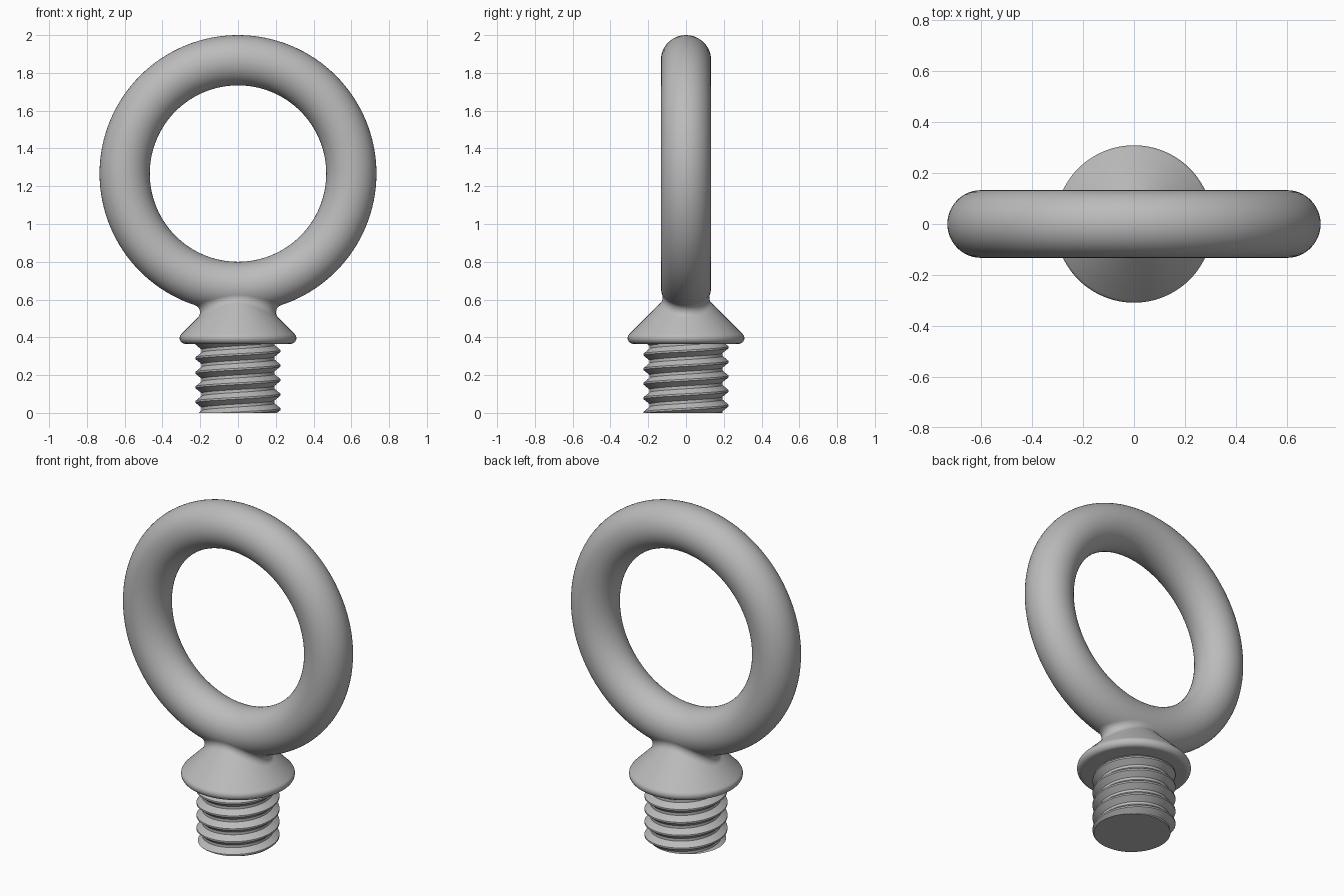
import bpy, bmesh
from math import sin, cos, pi, radians, sqrt, floor, hypot
from mathutils import Vector

if "Cube" in bpy.data.objects:
    bpy.data.objects.remove(bpy.data.objects["Cube"], do_unlink=True)

steel = bpy.data.materials.new("grey steel")
steel.use_nodes = True
GREY = (0.5, 0.5, 0.5, 1)
steel.diffuse_color = GREY
steel.node_tree.nodes["Principled BSDF"].inputs["Base Color"].default_value = GREY

RING_Z, MAJOR, MINOR = 1.267, 0.6, 0.133
CONE_SUM = 0.717          # cone surface: radius + height
FILLET = 0.04
COLLAR_Z = 0.3655
PITCH, ROOT, CREST = 0.077, 0.193, 0.225


def finish(obj):
    obj.data.materials.append(steel)
    bpy.ops.object.select_all(action='DESELECT')
    obj.select_set(True)
    bpy.context.view_layer.objects.active = obj
    bpy.ops.object.shade_smooth_by_angle(angle=radians(30))


def surface(name, columns, fill=False):
    """Skin neighbouring columns of points, bottom to top, anticlockwise."""
    bm = bmesh.new()
    grid = [[bm.verts.new(p) for p in col] for col in columns]
    for a, b in zip(grid, grid[1:]):
        for i in range(len(a) - 1):
            bm.faces.new((a[i], b[i], b[i + 1], a[i + 1]))
    bmesh.ops.remove_doubles(bm, verts=bm.verts[:], dist=1e-5)
    if fill:
        edges = [e for e in bm.edges if e.is_boundary]
        bmesh.ops.holes_fill(bm, edges=edges, sides=0)
        bmesh.ops.recalc_face_normals(bm, faces=bm.faces[:])
    mesh = bpy.data.meshes.new(name)
    bm.to_mesh(mesh)
    bm.free()
    obj = bpy.data.objects.new(name, mesh)
    bpy.context.collection.objects.link(obj)
    finish(obj)


def polar(r, t, z):
    return Vector((r * cos(t), r * sin(t), z))


def turns(n):
    return [2 * pi * i / n for i in range(n + 1)]


# Lifting ring
bpy.ops.mesh.primitive_torus_add(major_radius=MAJOR, minor_radius=MINOR,
                                 major_segments=128, minor_segments=48,
                                 location=(0, 0, RING_Z), rotation=(pi / 2, 0, 0))
ring = bpy.context.object
ring.name = "lifting_ring"
finish(ring)

# Conical collar with a rounded lip
LIP = 0.03
lip_z = COLLAR_Z + LIP
lip_r = CONE_SUM - LIP * sqrt(2) - lip_z
profile = [(0, COLLAR_Z)]
for i in range(13):
    a = radians(-90 + 135 * i / 12)
    profile.append((lip_r + LIP * cos(a), lip_z + LIP * sin(a)))
profile += [(0.1, CONE_SUM - 0.1), (0, CONE_SUM - 0.1)]
surface("collar", [[polar(r, t, z) for r, z in profile] for t in turns(96)])


# Fillet rolled between the collar cone and the ring
def ring_centre(p):
    d = hypot(p.x, p.z - RING_Z)
    return Vector((p.x * MAJOR / d, 0, RING_Z + (p.z - RING_Z) * MAJOR / d))


def fillet_column(t):
    lo, hi = 0.05, 0.35
    for _ in range(40):
        r = (lo + hi) / 2
        c = polar(r, t, CONE_SUM + FILLET * sqrt(2) - r)
        if (c - ring_centre(c)).length < MINOR + FILLET:
            lo = r
        else:
            hi = r
    to_cone = -polar(1, t, 1).normalized()
    to_ring = (ring_centre(c) - c).normalized()
    return [c + FILLET * to_cone.slerp(to_ring, i / 10) for i in range(11)]


surface("neck_fillet", [fillet_column(t) for t in turns(128)])


# Threaded shank: rows follow the helix and are trimmed flat at both ends
def thread_radius(turn):
    f = turn - floor(turn)
    away = min(f, 1 - f)
    blend = min(max((away - 0.06) / 0.34, 0), 1)
    return CREST + (ROOT - CREST) * blend


def thread_column(t):
    col = []
    for k in range(-2, 6):
        for step in (-0.06, 0.06, 0.4, 0.6):
            z = PITCH * (k + step + t / (2 * pi)) + 0.02
            z = min(max(z, 0), COLLAR_Z + 0.004)
            turn = (z - 0.02) / PITCH - t / (2 * pi)
            col.append(polar(thread_radius(turn), t, z))
    return col


surface("threaded_shank", [thread_column(t) for t in turns(96)], fill=True)
